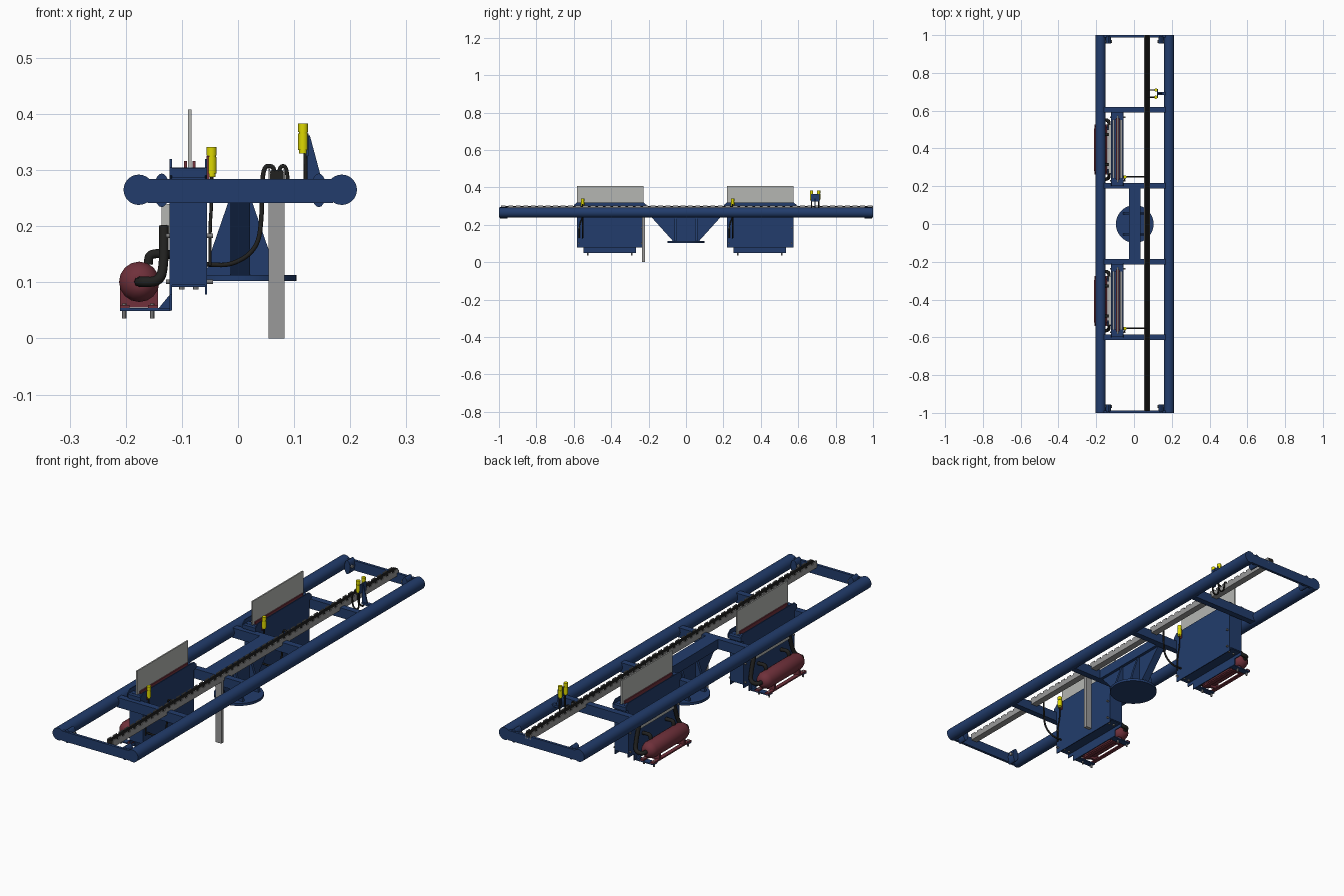
import bpy, bmesh, math
from mathutils import Vector

if "Cube" in bpy.data.objects:
    bpy.data.objects.remove(bpy.data.objects["Cube"])


def material(name, rgb):
    m = bpy.data.materials.new(name)
    m.diffuse_color = (*rgb, 1)
    m.use_nodes = True
    m.node_tree.nodes["Principled BSDF"].inputs["Base Color"].default_value = m.diffuse_color
    return m


BLUE = material("navy_blue", (0.016, 0.046, 0.15))
MAROON = material("maroon", (0.16, 0.03, 0.043))
GREY = material("grey", (0.32, 0.32, 0.32))
LIGHT = material("light_grey", (0.46, 0.47, 0.45))
BLACK = material("rubber_black", (0.015, 0.015, 0.014))
YELLOW = material("yellow", (0.72, 0.68, 0.0))


def finish(name, bm, mat, smooth=False):
    bmesh.ops.recalc_face_normals(bm, faces=bm.faces)
    me = bpy.data.meshes.new(name)
    bm.to_mesh(me)
    bm.free()
    me.materials.append(mat)
    ob = bpy.data.objects.new(name, me)
    bpy.context.collection.objects.link(ob)
    if smooth:
        bpy.ops.object.select_all(action='DESELECT')
        ob.select_set(True)
        bpy.context.view_layer.objects.active = ob
        bpy.ops.object.shade_smooth_by_angle(angle=math.radians(35))
    return ob


def prism(name, pts, axis, lo, hi, mat, smooth=False):
    """Extrude a 2D outline along x, y or z."""
    put = {'x': lambda a, b, t: (t, a, b), 'y': lambda a, b, t: (a, t, b),
           'z': lambda a, b, t: (a, b, t)}[axis]
    bm = bmesh.new()
    A = [bm.verts.new(put(a, b, lo)) for a, b in pts]
    B = [bm.verts.new(put(a, b, hi)) for a, b in pts]
    bm.faces.new(A)
    bm.faces.new(B)
    for i in range(len(A)):
        j = (i + 1) % len(A)
        bm.faces.new((A[i], A[j], B[j], B[i]))
    return finish(name, bm, mat, smooth)


def box(name, x0, x1, y0, y1, z0, z1, mat):
    return prism(name, [(x0, y0), (x1, y0), (x1, y1), (x0, y1)], 'z', z0, z1, mat)


def ellipse(cx, cz, rx, rz, n=24):
    return [(cx + rx * math.cos(2 * math.pi * i / n), cz + rz * math.sin(2 * math.pi * i / n))
            for i in range(n)]


def rod(name, axis, a, b, r, lo, hi, mat, n=24):
    return prism(name, ellipse(a, b, r, r, n), axis, lo, hi, mat, True)


def lathe_y(name, x, z, profile, mat, n=16):
    """Revolve (y, radius) points about an axis parallel to y."""
    bm = bmesh.new()
    rings = [[bm.verts.new((p, y, q)) for p, q in ellipse(x, z, r, r, n)] for y, r in profile]
    for A, B in zip(rings, rings[1:]):
        for i in range(n):
            bm.faces.new((A[i], A[(i + 1) % n], B[(i + 1) % n], B[i]))
    bm.faces.new(rings[0])
    bm.faces.new(rings[-1])
    return finish(name, bm, mat, True)


def hose(name, pts, r, mat=BLACK):
    """Round tube through smoothed points."""
    for _ in range(3):  # corner cutting
        new = [Vector(pts[0])]
        for a, b in zip(pts, pts[1:]):
            a, b = Vector(a), Vector(b)
            new += [a.lerp(b, 0.25), a.lerp(b, 0.75)]
        pts = new + [Vector(pts[-1])]
    cu = bpy.data.curves.new(name, 'CURVE')
    cu.dimensions = '3D'
    cu.bevel_depth = r
    cu.bevel_resolution = 2
    cu.use_fill_caps = True
    sp = cu.splines.new('POLY')
    sp.points.add(len(pts) - 1)
    for p, co in zip(sp.points, pts):
        p.co = (*co, 1)
    cu.materials.append(mat)
    ob = bpy.data.objects.new(name, cu)
    bpy.context.collection.objects.link(ob)


def sensor(name, x, y, z):
    """Yellow sensor: narrow foot, body and cap."""
    rod(name + "_foot", 'z', x, y, 0.007, z, z + 0.01, YELLOW, 12)
    rod(name + "_body", 'z', x, y, 0.009, z + 0.006, z + 0.035, YELLOW, 12)
    rod(name + "_neck", 'z', x, y, 0.0075, z + 0.035, z + 0.038, YELLOW, 12)
    rod(name + "_cap", 'z', x, y, 0.009, z + 0.038, z + 0.053, YELLOW, 12)


CX = 0.004  # frame centre line

# Frame: side tubes, end plates, lugs, cross members
for s in (-1, 1):
    rod("side_tube", 'y', CX + s * 0.181, 0.265, 0.027, -1, 1, BLUE, 28)
    box("end_plate", CX - 0.165, CX + 0.165, min(s, s * 0.988), max(s, s * 0.988), 0.241, 0.284, BLUE)
    for t in (-1, 1):
        prism("end_lug", ellipse(CX + t * 0.14, 0.264, 0.014, 0.03, 20), 'y',
              min(s * 0.995, s * 0.955), max(s * 0.995, s * 0.955), BLUE, True)
        x = CX + t * 0.14
        rod("lug_pin", 'x', s * 0.966, 0.268, 0.007, x - 0.02, x + 0.02, GREY, 10)
for y in (-0.6, -0.2, 0.203, 0.605):
    box("cross_member", CX - 0.165, CX + 0.165, y - 0.014, y + 0.014, 0.241, 0.284, BLUE)
box("centre_beam", CX - 0.03, CX + 0.03, -0.2, 0.203, 0.241, 0.284, BLUE)

# Pedestal: tapered webs on a round flange
rod("mount_flange", 'z', CX, 0, 0.1, 0.102, 0.113, BLUE, 36)
prism("pedestal_web", [(-0.185, 0.241), (0.185, 0.241), (0.07, 0.113), (-0.07, 0.113)], 'x',
      CX - 0.017, CX + 0.017, BLUE)
for y in (-0.055, 0.055):
    prism("pedestal_gusset", [(CX - 0.022, 0.241), (CX + 0.022, 0.241), (CX + 0.05, 0.16),
          (CX + 0.062, 0.113), (CX - 0.062, 0.113), (CX - 0.05, 0.16)], 'y', y - 0.006, y + 0.006, BLUE)

# Cable tray: slotted channel, cables, hanging duct
box("tray_base", 0.054, 0.084, -0.99, 1, 0.272, 0.277, GREY)
for x in (0.054, 0.081):
    box("tray_wall", x, x + 0.003, -0.99, 1, 0.275, 0.295, GREY)
    for i in range(50):
        y = -0.99 + i * 0.04
        box("tray_tooth", x, x + 0.003, y, y + 0.026, 0.295, 0.302, GREY)
for i in range(3):
    rod("tray_cable", 'y', 0.0615 + i * 0.0075, 0.296, 0.0045, -0.99, 1, BLACK, 10)
box("tray_filler", 0.057, 0.081, -0.99, 1, 0.277, 0.294, BLACK)
box("drop_duct", 0.054, 0.083, -0.235, -0.219, 0, 0.275, GREY)

# Two gate units, identical and shifted along y
for c in (-0.405, 0.397):
    # Side plates with chamfered shoulders
    outline = [(c - 0.178, 0.078), (c + 0.178, 0.078), (c + 0.178, 0.285), (c + 0.195, 0.29),
               (c + 0.195, 0.305), (c + 0.178, 0.32), (c - 0.178, 0.32), (c - 0.195, 0.305),
               (c - 0.195, 0.29), (c - 0.178, 0.285)]
    prism("inner_side_plate", outline, 'x', -0.059, -0.055, BLUE)
    prism("outer_side_plate", outline, 'x', -0.122, -0.118, BLUE)
    for s in (-1, 1):
        y = c + s * 0.174
        box("unit_end_wall", -0.118, -0.059, y - 0.004, y + 0.004, 0.095, 0.305, BLUE)
        box("unit_end_top", -0.118, -0.059, y - 0.02, y + 0.02, 0.287, 0.304, BLUE)
        for z in (0.101, 0.183):
            rod("plate_bolt", 'x', c + s * 0.168, z, 0.004, -0.128, -0.045, GREY, 8)
        for x in (-0.1, -0.075):
            rod("bottom_bolt", 'z', x, c + s * 0.15, 0.005, 0.087, 0.094, GREY, 8)
    box("unit_floor", -0.118, -0.059, c - 0.175, c + 0.175, 0.092, 0.098, BLUE)
    # Sliding sheet with guide strips
    box("gate_sheet", -0.089, -0.083, c - 0.177, c + 0.177, 0.11, 0.408, LIGHT)
    for x in (-0.096, -0.081):
        box("sheet_seal", x, x + 0.005, c - 0.165, c + 0.165, 0.285, 0.316, MAROON)
    for x in (-0.115, -0.073):
        box("guide_bar", x, x + 0.012, c - 0.155, c + 0.155, 0.27, 0.3, GREY)
    # Manifold on the outer side
    box("manifold", -0.136, -0.122, c - 0.13, c + 0.13, 0.185, 0.24, LIGHT)

    # Air tank, saddles, base rails and shelf
    k, tx, tz = c - 0.003, -0.176, 0.101
    lathe_y("air_tank", tx, tz, [(k - 0.137, 0.01), (k - 0.135, 0.018), (k - 0.125, 0.03),
            (k - 0.108, 0.036), (k + 0.108, 0.036), (k + 0.125, 0.03), (k + 0.135, 0.018),
            (k + 0.137, 0.01)], MAROON)
    for s in (-1, 1):
        y = k + s * 0.085
        box("tank_saddle", -0.21, -0.143, y - 0.005, y + 0.005, 0.055, 0.092, MAROON)
        y = k + s * 0.118
        box("shelf_arm", -0.21, -0.12, y - 0.014, y + 0.014, 0.049, 0.054, BLUE)
        prism("shelf_gusset", [(-0.143, 0.052), (-0.12, 0.052), (-0.12, 0.08)], 'y',
              y - 0.004, y + 0.004, BLUE)
        for x in (-0.203, -0.153):
            rod("base_bolt", 'z', x, y, 0.004, 0.036, 0.062, GREY, 8)
        # Hoses at both tank ends
        e = k + s * 0.135
        hose("tank_hose", [(tx, e - s * 0.01, tz), (tx, e + s * 0.022, tz), (-0.14, e + s * 0.022, tz),
             (-0.132, e + s * 0.01, 0.13), (-0.132, e - s * 0.012, 0.2)], 0.009)
        hose("upper_hose", [(-0.16, k + s * 0.08, 0.132), (-0.158, k + s * 0.08, 0.152),
             (-0.122, k + s * 0.08, 0.15)], 0.008)
    for x in (-0.21, -0.16):
        box("base_rail", x, x + 0.017, k - 0.132, k + 0.132, 0.054, 0.06, MAROON)
    box("shelf_flange", -0.122, -0.118, k - 0.14, k + 0.14, 0.05, 0.1, BLUE)

    # Position sensor and its cable to the tray
    y = c - 0.148
    sensor("gate_sensor", -0.047, y, 0.288)
    box("sensor_clip", -0.056, -0.051, y - 0.007, y + 0.007, 0.28, 0.325, MAROON)
    hose("sensor_lead", [(-0.047, y, 0.29), (-0.047, y, 0.24), (-0.05, y - 0.018, 0.2),
         (-0.05, y - 0.018, 0.13)], 0.003)
    hose("gate_cable", [(-0.056, y, 0.132), (-0.01, y, 0.13), (0.035, y, 0.16), (0.043, y, 0.22),
         (0.043, y, 0.306), (0.062, y, 0.308), (0.065, y, 0.296)], 0.004)

# Twin sensors on a bracket beside the tray
prism("sensor_bracket", [(0.124, 0.362), (0.128, 0.362), (0.15, 0.28), (0.124, 0.28)], 'y',
      0.687, 0.693, BLUE)
box("bracket_face", 0.122, 0.126, 0.668, 0.714, 0.325, 0.365, BLUE)
box("bracket_foot", 0.124, 0.172, 0.682, 0.698, 0.275, 0.284, BLUE)
for y in (0.671, 0.709):
    sensor("frame_sensor", 0.116, y, 0.33)
    hose("frame_sensor_cable", [(0.12, y, 0.335), (0.121, y, 0.27), (0.112, y, 0.25),
         (0.09, y, 0.26), (0.087, y, 0.306), (0.076, y, 0.308), (0.073, y, 0.296)], 0.0035)
